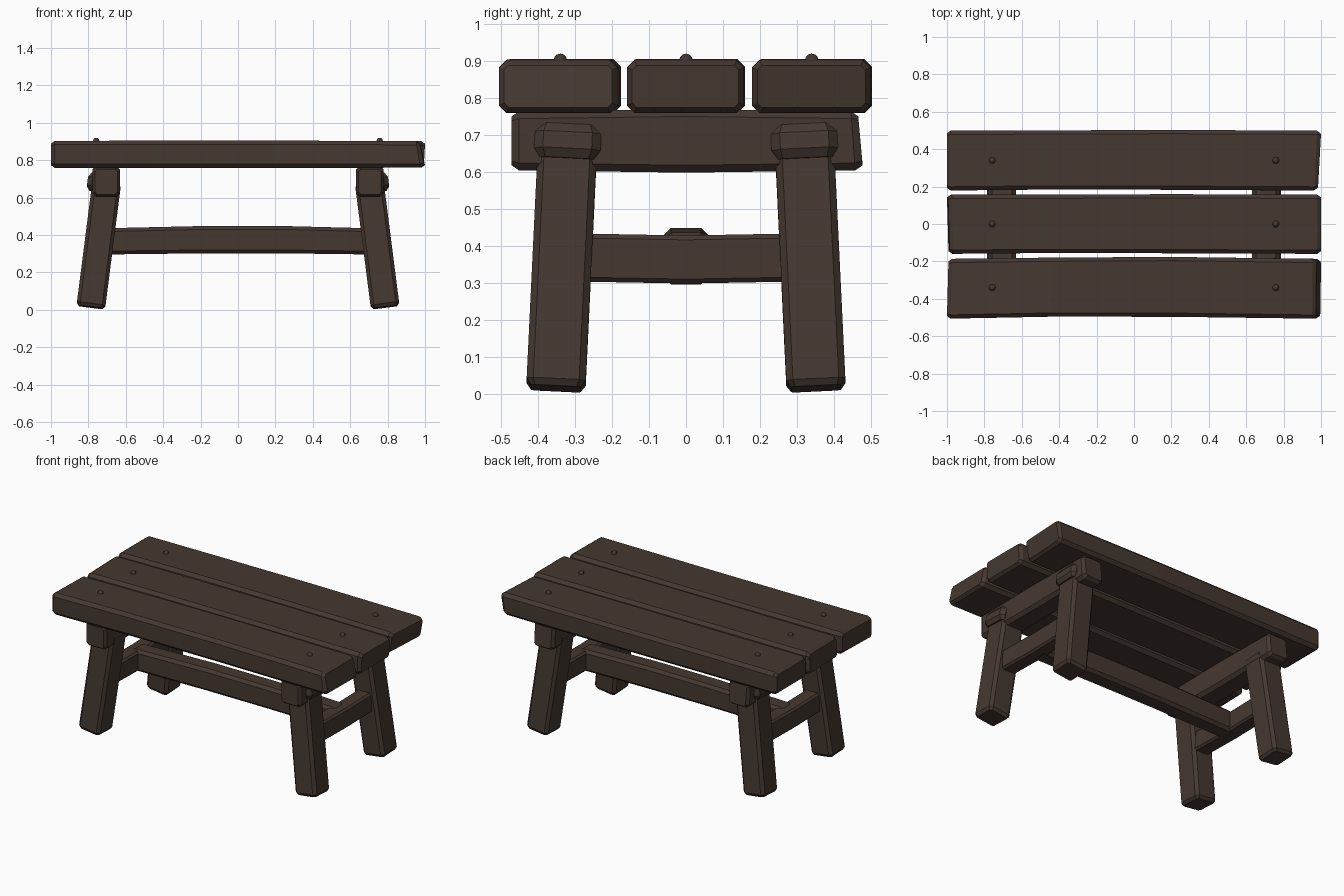
import bpy, bmesh, math
from mathutils import Vector

if "Cube" in bpy.data.objects:
    bpy.data.objects.remove(bpy.data.objects["Cube"])

wood = bpy.data.materials.new("dark_brown_wood")
wood.diffuse_color = (0.060, 0.040, 0.030, 1)
wood.use_nodes = True
wood.node_tree.nodes["Principled BSDF"].inputs["Base Color"].default_value = wood.diffuse_color


def finish(name, bm):
    bmesh.ops.recalc_face_normals(bm, faces=bm.faces)
    mesh = bpy.data.meshes.new(name)
    bm.to_mesh(mesh)
    bm.free()
    mesh.materials.append(wood)
    obj = bpy.data.objects.new(name, mesh)
    bpy.context.collection.objects.link(obj)
    return obj


def timber(name, stations, u, v, chamfer=0.02, skew=((0, 0), (0, 0))):
    """Loft a chamfered rectangle through (centre, half_u, half_v) stations.
    skew slants each end along the timber, by amounts across u and v."""
    u, v = Vector(u), Vector(v)
    st = [(Vector(c), a, b) for c, a, b in stations]
    along = (st[-1][0] - st[0][0]).normalized()
    # Chamfer the two ends with an extra inset section
    first, last = st[0], st[-1]
    st[0] = (first[0] + along * chamfer, first[1], first[2])
    st[-1] = (last[0] - along * chamfer, last[1], last[2])
    st.insert(0, (first[0], first[1] - chamfer * 0.7, first[2] - chamfer * 0.7))
    st.append((last[0], last[1] - chamfer * 0.7, last[2] - chamfer * 0.7))
    bm = bmesh.new()
    rings = []
    for i, (c, a, b) in enumerate(st):
        k = chamfer * (0.6 if i in (0, len(st) - 1) else 1)
        outline = [(a, b - k), (a - k, b), (k - a, b), (-a, b - k),
                   (-a, k - b), (k - a, -b), (a - k, -b), (a, k - b)]
        su, sv = skew[0] if i < 2 else skew[1] if i > len(st) - 3 else (0, 0)
        rings.append([bm.verts.new(c + u * p + v * q
                                   + along * (su * p / a + sv * q / b))
                      for p, q in outline])
    for r, s in zip(rings, rings[1:]):
        for i in range(8):
            j = (i + 1) % 8
            bm.faces.new((r[i], r[j], s[j], s[i]))
    bm.faces.new(rings[0])
    bm.faces.new(rings[-1])
    return finish(name, bm)


X, Y, Z = (1, 0, 0), (0, 1, 0), (0, 0, 1)

# Three top planks, slightly bowed, with hand-cut ends
planks = [
    ("front_plank", -0.341, 0.160, 0.010, ((0.004, 0), (0.002, -0.012))),
    ("middle_plank", 0.0, 0.158, 0.003, ((-0.004, 0.003), (0, 0.003))),
    ("back_plank", 0.341, 0.160, 0.004, ((0, 0), (0.008, 0.010))),
]
for name, y, half, bow, skew in planks:
    x1 = 1 - abs(skew[1][0]) - abs(skew[1][1])
    x0 = -1 + abs(skew[0][0]) + abs(skew[0][1])
    timber(name, [((x0, y - bow / 2, 0.831), half, 0.072),
                  ((-0.45, y + bow / 3, 0.832), half - 0.002, 0.073),
                  ((0.2, y + bow / 2, 0.832), half, 0.073),
                  ((x1, y - bow / 2, 0.831), half, 0.071)],
           Y, Z, 0.02, skew)

for side, sx in (("left", -1), ("right", 1)):
    # Beam carrying the planks
    timber(side + "_top_beam",
           [((sx * 0.705, -0.472, 0.684), 0.074, 0.080),
            ((sx * 0.705, 0.0, 0.684), 0.074, 0.086),
            ((sx * 0.705, 0.472, 0.684), 0.074, 0.080)],
           X, Z, 0.02, ((0, 0.0), (0, -0.006)))
    # Low rail between the two legs
    timber(side + "_low_rail",
           [((sx * 0.735, -0.29, 0.368), 0.052, 0.065),
            ((sx * 0.735, 0.0, 0.363), 0.052, 0.065),
            ((sx * 0.735, 0.29, 0.368), 0.052, 0.065)], X, Z, 0.012)
    for end, sy in (("front", -1), ("back", 1)):
        # Splayed leg, with its foot cut square to the lean
        foot = Vector((sx * 0.787, sy * 0.352, 0.014))
        head = Vector((sx * 0.702, sy * 0.320, 0.68))
        axis = (head - foot).normalized()
        u = Vector(Y).cross(axis).normalized()
        v = axis.cross(u)
        timber(f"{side}_{end}_leg", [(foot, 0.077, 0.080), (head, 0.077, 0.080)],
               u, v, 0.018)
        # Broad shoulder block at the head of the leg
        base = foot + axis * ((0.63 - foot.z) / axis.z)
        top = foot + axis * ((0.722 - foot.z) / axis.z)
        out = Vector((sx * 0.017, 0, 0))
        timber(f"{side}_{end}_leg_head",
               [(base + out, 0.086, 0.090), (top + out, 0.086, 0.090)], u, v, 0.024)

# Long stretcher joining the low rails, arched a little
timber("long_stretcher", [((-0.735, 0, 0.366), 0.058, 0.070),
                          ((-0.2, 0, 0.375), 0.060, 0.073),
                          ((0.25, 0, 0.375), 0.060, 0.073),
                          ((0.735, 0, 0.366), 0.058, 0.070)], Y, Z, 0.018)

# Domed bolts over the beams
for sx in (-1, 1):
    for row, y in (("front", -0.34), ("middle", 0.0), ("back", 0.34)):
        bm = bmesh.new()
        bmesh.ops.create_uvsphere(bm, u_segments=10, v_segments=6, radius=0.018)
        bmesh.ops.translate(bm, verts=bm.verts, vec=(sx * 0.758, y, 0.902))
        finish(f"{'left' if sx < 0 else 'right'}_{row}_bolt", bm)
